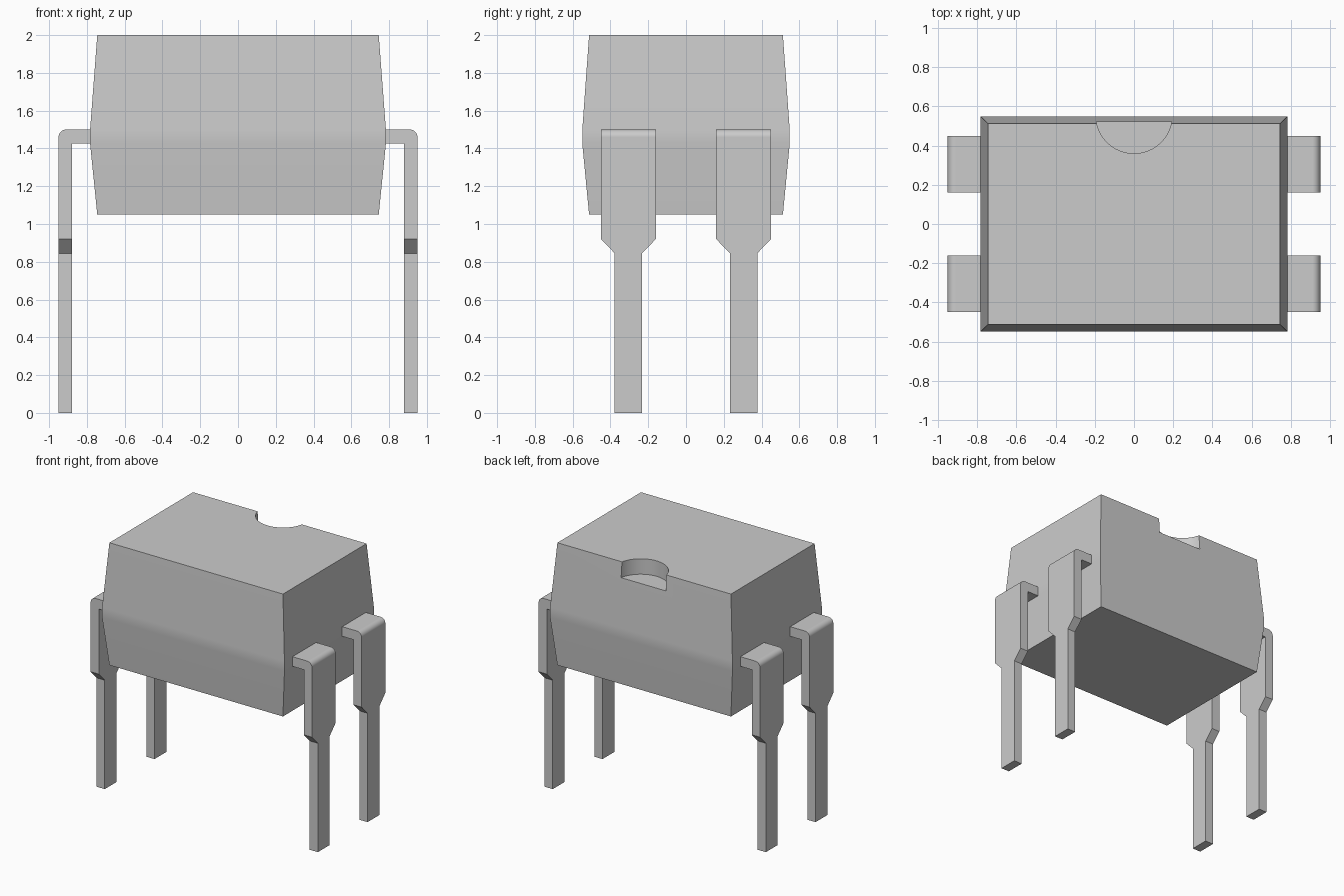
import bpy, bmesh, math

cube = bpy.data.objects.get("Cube")
if cube:
    bpy.data.objects.remove(cube, do_unlink=True)

GREY = (0.6, 0.6, 0.6, 1.0)
grey = bpy.data.materials.new("plain_grey")
grey.use_nodes = True
grey.diffuse_color = GREY
for node in grey.node_tree.nodes:
    if node.type == 'BSDF_PRINCIPLED':
        node.inputs["Base Color"].default_value = GREY


def skin_rings(name, rings):
    """Closed solid through a row of four-point rings."""
    bm = bmesh.new()
    loops = [[bm.verts.new(p) for p in ring] for ring in rings]
    for a, b in zip(loops, loops[1:]):
        for i in range(4):
            j = (i + 1) % 4
            bm.faces.new((a[i], a[j], b[j], b[i]))
    bm.faces.new(loops[0])
    bm.faces.new(loops[-1])
    bmesh.ops.remove_doubles(bm, verts=bm.verts, dist=1e-5)
    bmesh.ops.recalc_face_normals(bm, faces=bm.faces)
    mesh = bpy.data.meshes.new(name)
    bm.to_mesh(mesh)
    bm.free()
    mesh.materials.append(grey)
    obj = bpy.data.objects.new(name, mesh)
    bpy.context.collection.objects.link(obj)
    return obj


def activate(obj):
    bpy.ops.object.select_all(action='DESELECT')
    obj.select_set(True)
    bpy.context.view_layer.objects.active = obj


def smooth(obj):
    activate(obj)
    bpy.ops.object.shade_smooth_by_angle(angle=math.radians(30))
    weighted = obj.modifiers.new("weighted_normals", 'WEIGHTED_NORMAL')
    weighted.keep_sharp = True


# Body: a block that swells slightly to a narrow waist band
sections = [(1.05, 0.745, 0.513), (1.425, 0.783, 0.549),
            (1.50, 0.783, 0.549), (2.0, 0.745, 0.513)]
body = skin_rings("body", [[(-x, -y, z), (x, -y, z), (x, y, z), (-x, y, z)]
                           for z, x, y in sections])

# Half-round notch in the top back edge
bpy.ops.mesh.primitive_cylinder_add(vertices=64, radius=0.195, depth=0.4,
                                    location=(0, 0.555, 2.08))
cutter = bpy.context.object
cutter.name = "notch_cutter"
cutter.hide_render = True
cutter.data.materials.append(grey)
cut = body.modifiers.new("notch", 'BOOLEAN')
cut.operation = 'DIFFERENCE'
cut.solver = 'EXACT'
cut.object = cutter
activate(body)
bpy.ops.object.modifier_apply(modifier="notch")
bpy.data.objects.remove(cutter, do_unlink=True)
smooth(body)

# Pins: bent strips that taper to a narrow leg
OUTER, INNER, TOP, UNDER, BEND = 0.95, 0.88, 1.50, 1.425, 0.04
WIDE, NARROW, PIN_Y = 0.145, 0.0725, 0.305

# Each row: outer x, outer z, inner x, inner z, half width
rows = [(0.775, TOP, 0.775, UNDER, WIDE)]
for i in range(9):
    t = math.pi / 2 * i / 8
    rows.append((OUTER - BEND + BEND * math.sin(t),
                 TOP - BEND + BEND * math.cos(t), INNER, UNDER, WIDE))
rows += [(OUTER, z, INNER, z, w)
         for z, w in [(0.92, WIDE), (0.845, NARROW), (0, NARROW)]]

for side, sx in (("left", 1), ("right", -1)):
    for end, sy in (("front", -1), ("back", 1)):
        y = sy * PIN_Y
        rings = [[(sx * ox, y - w, oz), (sx * ox, y + w, oz),
                  (sx * ix, y + w, iz), (sx * ix, y - w, iz)]
                 for ox, oz, ix, iz, w in rows]
        smooth(skin_rings(f"{end}_{side}_pin", rings))
